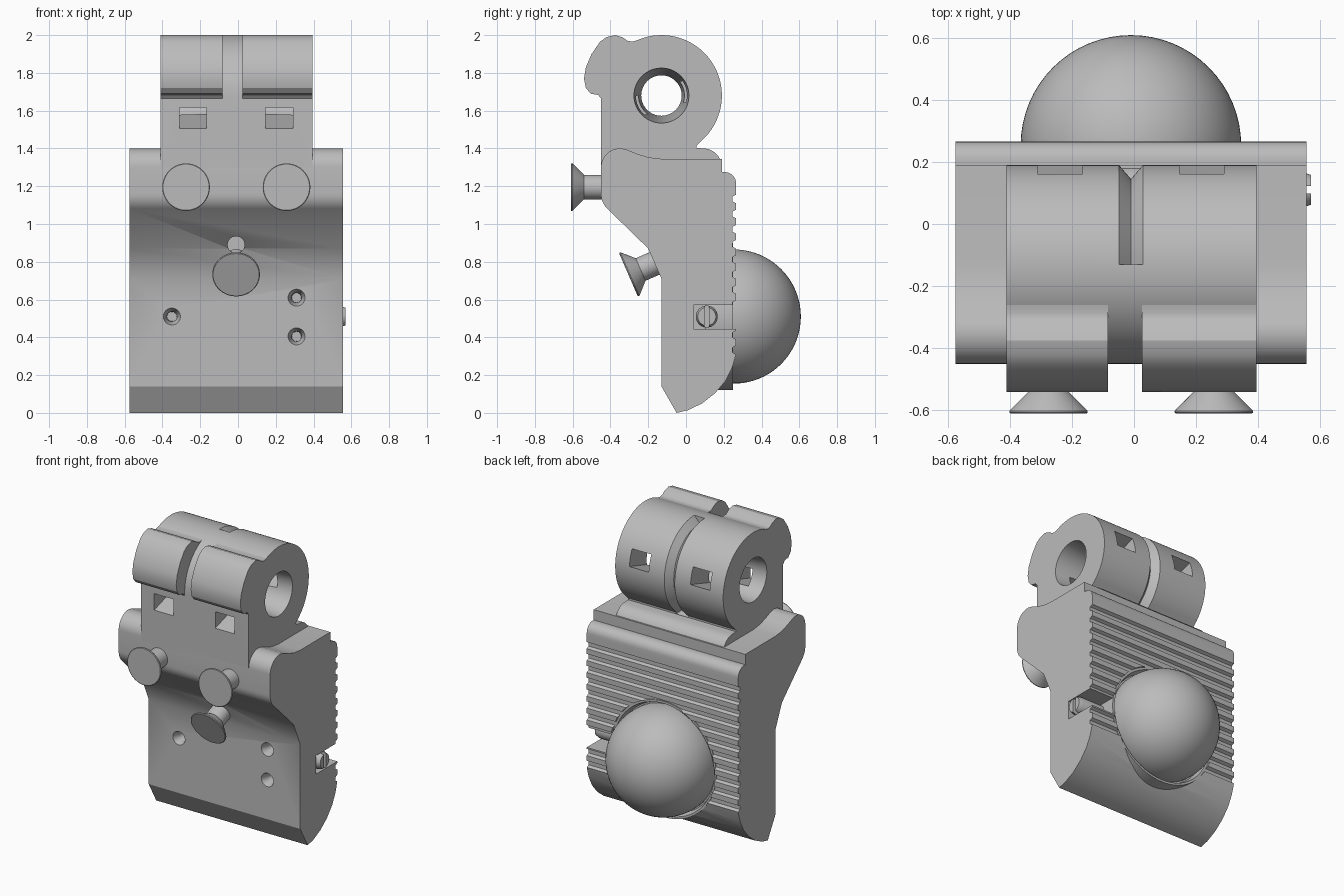
import bpy, bmesh, math
from mathutils import Vector

if "Cube" in bpy.data.objects:
    bpy.data.objects.remove(bpy.data.objects["Cube"])

grey = bpy.data.materials.new("plain_grey")
grey.use_nodes = True
grey.diffuse_color = (0.5, 0.5, 0.5, 1)
grey.node_tree.nodes["Principled BSDF"].inputs["Base Color"].default_value = (0.5, 0.5, 0.5, 1)

MID = -0.01           # middle of the model across x
BORE = (-0.13, 1.68)  # y, z of the lug bore


def finish(name, bm):
    bmesh.ops.recalc_face_normals(bm, faces=bm.faces)
    mesh = bpy.data.meshes.new(name)
    bm.to_mesh(mesh)
    bm.free()
    mesh.materials.append(grey)
    obj = bpy.data.objects.new(name, mesh)
    bpy.context.collection.objects.link(obj)
    return obj


def loft(name, rings):
    """Skin equal rings of points and cap both ends."""
    bm = bmesh.new()
    rows = [[bm.verts.new(p) for p in ring] for ring in rings]
    n = len(rows[0])
    for a, b in zip(rows, rows[1:]):
        for i in range(n):
            j = (i + 1) % n
            bm.faces.new((a[i], a[j], b[j], b[i]))
    bm.faces.new(rows[0])
    bm.faces.new(rows[-1])
    return finish(name, bm)


def slab(name, profile, x0, x1):
    """Extrude a (y, z) profile across x."""
    return loft(name, [[(x, y, z) for y, z in profile] for x in (x0, x1)])


def turned(name, profile, origin, direction, sides=48):
    """Turn (radius, distance) pairs around an axis."""
    axis = Vector(direction).normalized()
    u = axis.orthogonal().normalized()
    v = axis.cross(u)
    turns = [math.tau * i / sides for i in range(sides)]
    return loft(name, [[Vector(origin) + axis * d + (u * math.cos(t) + v * math.sin(t)) * r
                        for t in turns] for r, d in profile])


def box(name, x, y, z):
    return slab(name, [(y[0], z[0]), (y[1], z[0]), (y[1], z[1]), (y[0], z[1])], *x)


def arc(cy, cz, r, start, end, n):
    angles = [math.radians(start + (end - start) * i / n) for i in range(n + 1)]
    return [(cy + r * math.cos(a), cz + r * math.sin(a)) for a in angles]


def select(obj):
    bpy.ops.object.select_all(action='DESELECT')
    obj.select_set(True)
    bpy.context.view_layer.objects.active = obj


def cut(obj, cutters):
    select(obj)
    for cutter in cutters:
        mod = obj.modifiers.new("cut", 'BOOLEAN')
        mod.operation = 'DIFFERENCE'
        mod.solver = 'EXACT'
        mod.object = cutter
        bpy.ops.object.modifier_apply(modifier=mod.name)
    for cutter in cutters:
        bpy.data.objects.remove(cutter)


# Main body with ribbed back
body = [(-0.05, 0), (-0.13, 0.14), (-0.13, 0.71), (-0.2, 0.87)]
body += arc(-0.34, 1.16, 0.11, 225, 180, 6)
body += arc(-0.35, 1.3, 0.1, 180, 70, 14)
body += [(-0.26, 1.372), (-0.2, 1.353), (-0.13, 1.345), (0.19, 1.345), (0.19, 1.275)]
body += arc(0.205, 1.215, 0.06, 90, 0, 8)
for i in range(11):
    z = 1.19 - 0.08 * i
    body += [(0.265, z), (0.265, z - 0.035), (0.245, z - 0.045), (0.245, z - 0.07)]
body += [(0.265, 0.31), (0.245, 0.24), (0.21, 0.17), (0.155, 0.105), (0.085, 0.05), (0.01, 0.014)]
main_body = slab("main_body", body, -0.575, 0.555)

cutters = [turned("socket_cutter", [(0.39, 0.2), (0.39, 0.4)], (MID, 0, 0.51), (0, 1, 0), 96),
           box("slot_cutter", (0.3, 0.6), (0.04, 0.3), (0.445, 0.57)),
           turned("pocket_cutter", [(0.045, -0.1), (0.045, 0.08)], (MID, -0.2, 0.89), (0, 1, 0))]
for x, z in [(-0.35, 0.51), (0.31, 0.61), (0.31, 0.405)]:
    cutters.append(turned("screw_hole_cutter", [(0.047, -0.01), (0.045, 0.0), (0.027, 0.05), (0.025, 0.12)],
                          (x, -0.13, z), (0, 1, 0), 32))
cut(main_body, cutters)

# Lug with tapered bore, tie tunnels and a V groove round the back
lug_profile = [(-0.45, 1.27)] + arc(*BORE, 0.32, 180, -42, 60)
lug_profile += [(0.055, 1.415), (0.055, 1.403)] + arc(0.09, 1.3, 0.1, 90, 0, 10) + [(0.18, 1.27)]
lug = slab("lug", lug_profile, -0.41, 0.395)
groove = []
for y, z in arc(0, 0, 1, 90, -58, 40):
    groove.append([(MID + w, BORE[0] + r * y, BORE[1] + r * z)
                   for w, r in ((-0.05, 0.333), (0, 0.275), (0.05, 0.333))])
cutters = [loft("groove_cutter", groove),
           turned("bore_cutter", [(0.146, -0.41), (0.107, 0), (0.146, 0.41)],
                  (MID, *BORE), (1, 0, 0), 64)]
for x in (-0.238, 0.218):
    tunnel = [(-0.55, 1.475), (0.3, 1.74), (0.3, 1.86), (-0.55, 1.585)]
    cutters.append(slab("tunnel_cutter", tunnel, x - 0.072, x + 0.072))
cut(lug, cutters)

# Pair of front hooks on the lug
hook = [(-0.37, 1.7), (-0.42, 1.67), (-0.45, 1.665), (-0.465, 1.683), (-0.505, 1.69), (-0.53, 1.72),
        (-0.54, 1.77), (-0.53, 1.83), (-0.5, 1.9), (-0.455, 1.965), (-0.42, 1.99), (-0.375, 2.0),
        (-0.335, 1.988), (-0.31, 1.97), (-0.285, 1.965), (-0.24, 1.978), (-0.25, 1.9)]
slab("right_hook", hook, -0.41, -0.083)
slab("left_hook", hook, 0.025, 0.395)

# Flared knobs on the front
knob = [(0.065, -0.03), (0.065, 0.09), (0.122, 0.147), (0.126, 0.152), (0.126, 0.157), (0.122, 0.16)]
for name, origin, way in [("right_knob", (-0.275, -0.45, 1.195), (0, -1, 0)),
                          ("left_knob", (0.257, -0.45, 1.195), (0, -1, 0)),
                          ("lower_knob", (MID, -0.158, 0.795), (0, -0.92, -0.4))]:
    turned(name, knob, origin, way, 64)

# Ball in its collar
turned("ball_collar", [(0.39, 0.1), (0.39, 0.25), (0.375, 0.25), (0.362, 0.21)],
       (MID, 0, 0.51), (0, 1, 0), 96)
bm = bmesh.new()
bmesh.ops.create_uvsphere(bm, u_segments=64, v_segments=40, radius=0.355)
bmesh.ops.translate(bm, verts=bm.verts, vec=(MID, 0.253, 0.51))
finish("ball", bm)

# Slotted screw in the side slot
screw = turned("side_screw", [(0.058, 0.28), (0.058, 0.54), (0.048, 0.57)], (0, 0.11, 0.51), (1, 0, 0))
cut(screw, [box("screw_slot_cutter", (0.53, 0.6), (0.098, 0.122), (0.4, 0.6))])

for obj in list(bpy.context.collection.objects):
    if obj.type == 'MESH' and grey.name in obj.data.materials:
        select(obj)
        bpy.ops.object.shade_smooth_by_angle(angle=math.radians(28))
